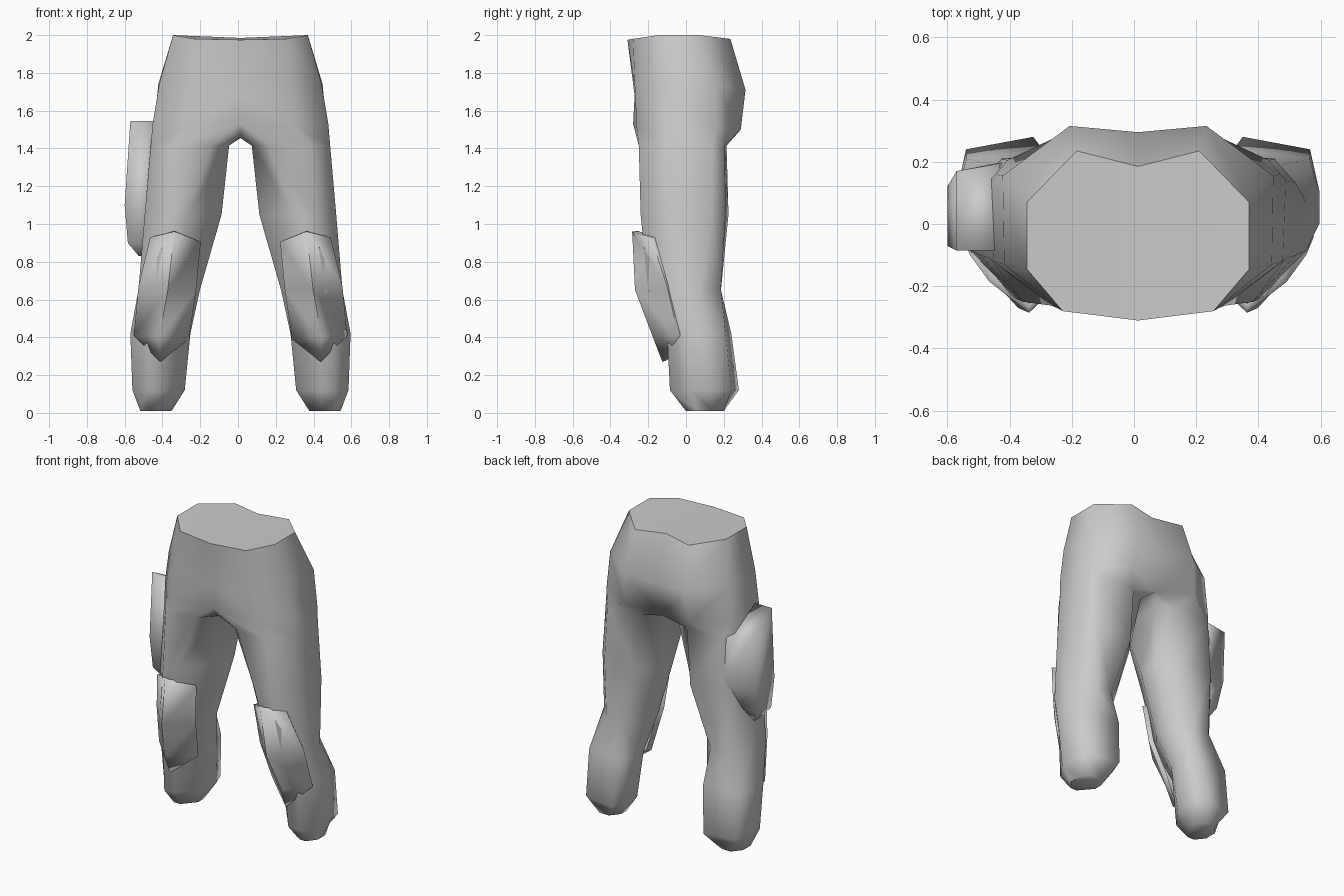
import bpy, bmesh
from math import radians

if "Cube" in bpy.data.objects:
    bpy.data.objects.remove(bpy.data.objects["Cube"], do_unlink=True)

MID = 0.013  # the plane of symmetry sits slightly off centre

grey = bpy.data.materials.new("plain_grey")
grey.use_nodes = True
grey.diffuse_color = (0.6, 0.6, 0.6, 1)
grey.node_tree.nodes["Principled BSDF"].inputs["Base Color"].default_value = (0.6, 0.6, 0.6, 1)


def finish(name, bm, smooth, x=0.0, thickness=0.0, mirror=False, recalc=True):
    """Turn a bmesh into a shaded object, with optional shell and mirror."""
    if recalc:
        bmesh.ops.recalc_face_normals(bm, faces=bm.faces)
    mesh = bpy.data.meshes.new(name)
    bm.to_mesh(mesh)
    bm.free()
    mesh.materials.append(grey)
    ob = bpy.data.objects.new(name, mesh)
    bpy.context.collection.objects.link(ob)
    ob.location.x = x
    if thickness:
        shell = ob.modifiers.new("shell", 'SOLIDIFY')
        shell.thickness = thickness
        shell.offset = -1
    if mirror:
        ob.modifiers.new("mirror", 'MIRROR')
    bpy.ops.object.select_all(action='DESELECT')
    ob.select_set(True)
    bpy.context.view_layer.objects.active = ob
    for m in [m.name for m in ob.modifiers]:
        bpy.ops.object.modifier_apply(modifier=m)
    bpy.ops.object.shade_smooth_by_angle(angle=radians(smooth))


def bridge(bm, a, b, closed=True):
    n = len(a)
    for i in range(n if closed else n - 1):
        j = (i + 1) % n
        bm.faces.new((a[i], b[i], b[j], a[j]))


def add(bm, points):
    return [bm.verts.new(p) for p in points]


def leg_ring(z, x0, x1, front, back, inner_back, corner=.7, drop=0, side=.7):
    """Eight-sided leg section; the last values shape its back corners."""
    w, d = x1 - x0, back - front
    return [(x0 + .72 * w, front, z), (x1, front + .3 * d, z),
            (x1, front + side * d, z), (x0 + corner * w, back - drop, z),
            (x0 + inner_back * w, back, z), (x0, front + .7 * d, z),
            (x0, front + .43 * d, z), (x0 + .44 * w, front, z)]


# Trousers: half of the pelvis, then one leg, mirrored
bm = bmesh.new()
waist = add(bm, [(0, -.31, 1.975), (.242, -.28, 1.98), (.357, -.145, 2),
                 (.357, .07, 2), (.197, .235, 1.98), (0, .185, 1.985)])
hips = add(bm, [(0, -.272, 1.68), (.26, -.27, 1.72), (.43, -.13, 1.74),
                (.435, .155, 1.74), (.22, .315, 1.71), (0, .295, 1.7)])
seat = add(bm, [(0, -.28, 1.53), (.28, -.262, 1.52), (.465, -.12, 1.53),
                (.458, .16, 1.5), (.24, .29, 1.5), (0, .22, 1.455)])
crotch = bm.verts.new((0, -.22, 1.46))
bm.faces.new(waist)
bridge(bm, waist, hips, closed=False)
bridge(bm, hips, seat, closed=False)

# Top of the thigh hugs the crotch; the sections below taper to the foot
top = add(bm, [(x, y, 1.415) for x, y in (
    (.37, -.25), (.475, -.11), (.475, .14), (.42, .205),
    (.17, .215), (.06, .15), (.06, -.16), (.15, -.24))])
sections = [(1.05, .1, .507, -.24, .225, .25, .83, .015, .8),
            (.65, .215, .54, -.2, .185, .33),
            (.42, .265, .583, -.1, .24, .13, .9, .03, .6),
            (.12, .295, .572, -.085, .28, .15, .93, .04, .6),
            (.01, .365, .53, 0, .2, .3)]
rings = [top] + [add(bm, leg_ring(*s)) for s in sections]
bridge(bm, seat, [top[7]] + top[:5], closed=False)
bm.faces.new((seat[0], top[7], crotch))
bm.faces.new((crotch, top[7], top[6]))
bm.faces.new((seat[5], top[5], top[4]))
bm.faces.new((crotch, top[6], top[5], seat[5]))
for a, b in zip(rings, rings[1:]):
    bridge(bm, a, b)
bm.faces.new(rings[-1])
finish("trousers", bm, 62, x=MID, mirror=True)

# Knee pads: a plate wrapped round the shin, with a pointed lower end
bm = bmesh.new()
rows = [add(bm, r) for r in (
    [(.21, -.155, .905), (.35, -.285, .96), (.478, -.185, .93)],
    [(.235, -.125, .65), (.385, -.27, .65), (.54, -.1, .67)],
    [(.272, -.045, .39), (.43, -.175, .4), (.565, -.04, .41)])]
tip = bm.verts.new((.425, -.125, .27))
for a, b in zip(rows, rows[1:]):
    bridge(bm, a, b, closed=False)
low = rows[-1]
bm.faces.new((low[0], tip, low[1]))
bm.faces.new((low[1], tip, low[2]))
finish("knee_pads", bm, 86, x=MID, thickness=0.03, mirror=True, recalc=False)

# Thigh pouch: its lid slopes down to the back and its base tapers in
bm = bmesh.new()
levels = [(1.545, 1.41, -.43, -.57, -.085, .17, .195),
          (1.1, 1.1, -.42, -.6, -.07, .12, .2),
          (.9, .93, -.45, -.583, -.06, .08, .14),
          (.83, .83, -.5, -.525, -.03, .03, .03)]
loops = [add(bm, [(inner, front, zf), (outer, front, zf),
                  (outer, back, zb), (inner, inner_back, zb)])
         for zf, zb, inner, outer, front, back, inner_back in levels]
for a, b in zip(loops, loops[1:]):
    bridge(bm, a, b)
bm.faces.new(loops[0])
bm.faces.new(loops[-1])
finish("thigh_pouch", bm, 100)
